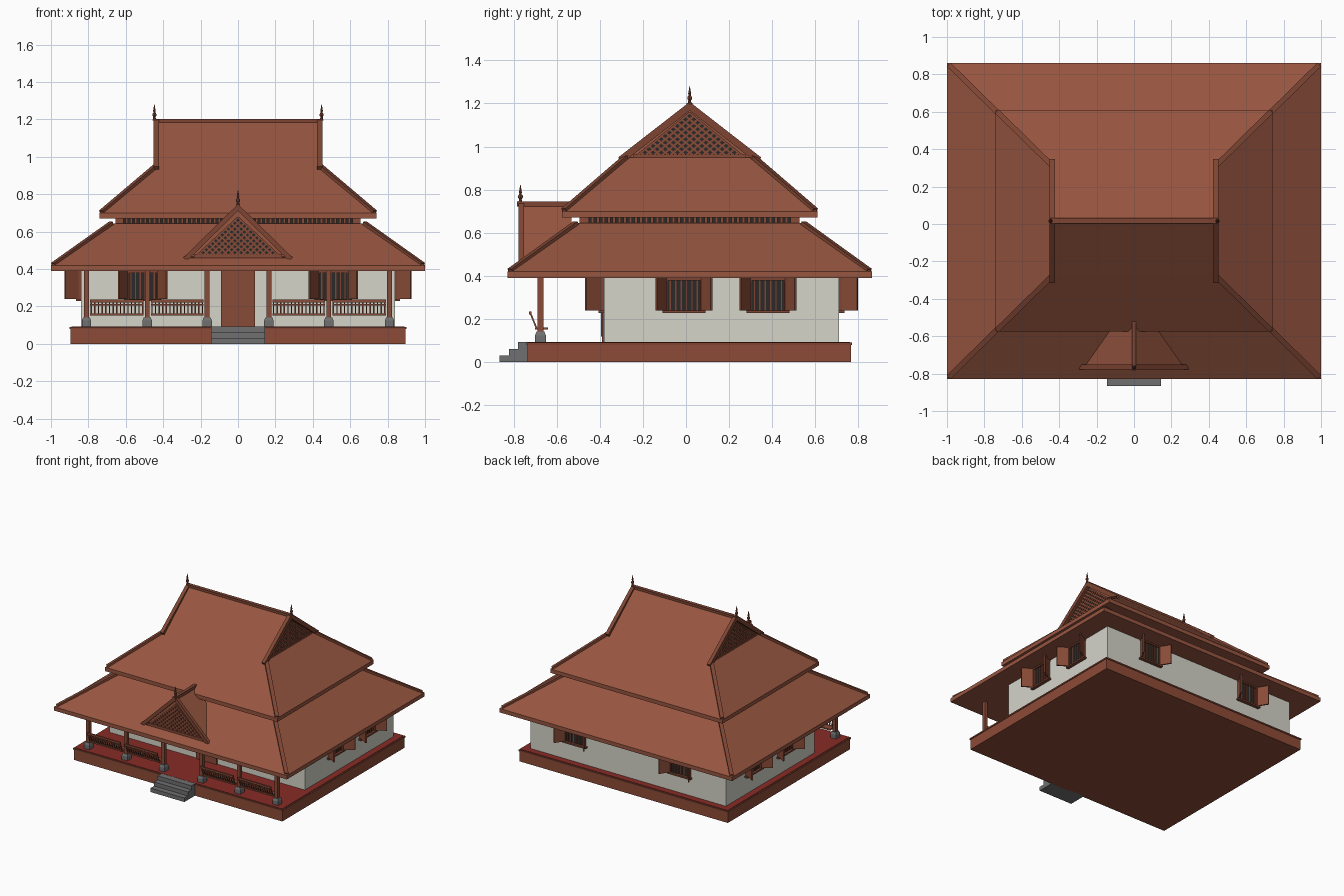
import bpy, bmesh, math
from math import pi
from mathutils import Matrix, Vector

cube = bpy.data.objects.get("Cube")
if cube:
    bpy.data.objects.remove(cube, do_unlink=True)

CY = 0.017  # centre line of the roofs, front to back


def material(name, r, g, b):
    m = bpy.data.materials.new(name)
    m.use_nodes = True
    m.diffuse_color = (r, g, b, 1)
    m.node_tree.nodes["Principled BSDF"].inputs["Base Color"].default_value = (r, g, b, 1)
    return m


TILE = material("roof_tile", .31, .092, .051)
TRIM = material("trim_wood", .21, .06, .033)
WOOD = material("joinery_wood", .25, .07, .038)
PLINTH = material("plinth_brown", .27, .07, .038)
FLOOR = material("floor_red", .25, .025, .019)
WALL = material("plaster", .66, .66, .59)
STONE = material("stone_grey", .16, .16, .16)
DARK = material("dark_opening", .025, .023, .02)


def at(x, y, z, turn=0.0):
    return Matrix.Translation((x, y, z)) @ Matrix.Rotation(turn, 4, 'Z')


class Part:
    """Collects simple solids into one object of one colour."""

    def __init__(self, name, mat):
        self.name, self.mat, self.bm = name, mat, bmesh.new()

    def box(self, lo, hi, frame=Matrix()):
        lo, hi = Vector(lo), Vector(hi)
        m = frame @ Matrix.Translation((lo + hi) / 2) @ Matrix.Diagonal((*(hi - lo), 1))
        bmesh.ops.create_cube(self.bm, size=1, matrix=m)

    def bar(self, a, b, width, height, frame=Matrix()):
        a, b = frame @ Vector(a), frame @ Vector(b)
        turn = (b - a).to_track_quat('Y', 'Z').to_matrix().to_4x4()
        m = Matrix.Translation((a + b) / 2) @ turn @ Matrix.Diagonal((width, (b - a).length, height, 1))
        bmesh.ops.create_cube(self.bm, size=1, matrix=m)

    def hull(self, points, frame=Matrix()):
        verts = [self.bm.verts.new(frame @ Vector(p)) for p in points]
        bmesh.ops.convex_hull(self.bm, input=verts)

    def gable(self, half, height, y0, y1, frame):
        self.hull([(x, y, z) for y in (y0, y1)
                   for x, z in ((-half, 0), (half, 0), (0, height))], frame)

    def lathe(self, profile, frame):
        for (r0, z0), (r1, z1) in zip(profile, profile[1:]):
            bmesh.ops.create_cone(self.bm, cap_ends=True, segments=8, radius1=r0, radius2=r1,
                                  depth=z1 - z0, matrix=frame @ at(0, 0, (z0 + z1) / 2))

    def done(self):
        bmesh.ops.dissolve_limit(self.bm, angle_limit=.01, verts=self.bm.verts, edges=self.bm.edges)
        bmesh.ops.recalc_face_normals(self.bm, faces=self.bm.faces)
        mesh = bpy.data.meshes.new(self.name)
        self.bm.to_mesh(mesh)
        self.bm.free()
        mesh.materials.append(self.mat)
        bpy.context.collection.objects.link(bpy.data.objects.new(self.name, mesh))


def rect(hx, hy, z):
    return [(sx * hx, CY + sy * hy, z) for sx in (-1, 1) for sy in (-1, 1)]


# Plinth, floor and entrance steps
p = Part("plinth", PLINTH)
p.box((-.895, -.735, 0), (.895, .765, .085))
p.done()
p = Part("plinth_lip", TRIM)
p.box((-.90, -.74, .08), (.90, .77, .091))
p.done()
p = Part("veranda_floor", FLOOR)
p.box((-.89, -.73, .085), (.89, .76, .094))
p.done()
p = Part("entrance_steps", STONE)
for i in range(3):
    p.box((-.145, -.865 + .043 * i, .031 * i), (.145, -.72, .031 * (i + 1)))
p.done()

# House walls and door
p = Part("walls", WALL)
p.box((-.84, -.38, .09), (.84, .71, .42))
p.done()
p = Part("door", WOOD)
p.box((-.09, -.39, .09), (.09, -.37, .39))
for s in (-1, 1):
    p.box((s * .045 - .032, -.394, .12), (s * .045 + .032, -.38, .36))
p.done()

# Windows with bars and half-open shutters
panes, bars = Part("window_panes", DARK), Part("window_bars", TRIM)
frames, shutters = Part("window_frames", TRIM), Part("window_shutters", WOOD)
places = [at(s * .51, -.38, 0) for s in (-1, 1)]
places += [at(s * .45, .71, 0, pi) for s in (-1, 1)]
places += [at(s * .84, y, 0, s * pi / 2) for s in (-1, 1) for y in (-.01, .38)]
for f in places:
    panes.box((-.075, -.006, .24), (.075, .01, .388), f)
    for i in range(6):
        x = -.0625 + .025 * i
        bars.box((x - .003, -.011, .24), (x + .003, -.004, .388), f)
    frames.box((-.10, -.025, .228), (.10, .01, .24), f)
    frames.box((-.09, -.018, .38), (.09, .01, .395), f)
    for s in (-1, 1):
        frames.box((s * .081 - .007, -.018, .235), (s * .081 + .007, .01, .39), f)
        shutters.bar((s * .082, -.012, .315), (s * .128, -.085, .315), .01, .15, f)
for p in (panes, bars, frames, shutters):
    p.done()

# Veranda posts on stone feet
posts, feet = Part("veranda_posts", WOOD), Part("post_feet", STONE)
post_x = [s * x for s in (-1, 1) for x in (.165, .485, .81)]
for x in post_x:
    f = at(x, -.675, 0)
    posts.box((-.013, -.013, .13), (.013, .013, .42), f)
    feet.hull([(sx * w, sy * w, z) for w, z in ((.025, .09), (.025, .125), (.018, .142))
               for sx in (-1, 1) for sy in (-1, 1)], f)
posts.done()
feet.done()

# Bench railings leaning outwards
p = Part("bench_railings", WOOD)
for s in (-1, 1):
    for a, b in ((.185, .465), (.505, .79)):
        a, b = sorted((s * a, s * b))
        p.box((a, -.70, .152), (b, -.64, .162))
        p.box((a, -.728, .222), (b, -.716, .236))
        p.bar((a, -.713, .208), (b, -.713, .208), .008, .008)
        for i in range(15):
            x = a + .005 + (b - a - .01) * i / 14
            p.bar((x, -.692, .155), (x, -.722, .228), .007, .007)
p.done()

# Lower roof skirt and the dentil band above it
p = Part("lower_roof", TILE)
p.hull(rect(1, .845, .39) + rect(1, .845, .42) + rect(.675, .525, .645))
p.done()
p = Part("dentil_core", DARK)
p.hull(rect(.635, .49, .6) + rect(.635, .49, .675))
p.done()
p = Part("dentils", WOOD)
for hx, hy, turn in ((.645, .50, 0), (.50, .645, pi / 2)):
    n = round(hx / .0125)
    for k in range(2):
        f = at(0, CY, 0, turn + k * pi)
        for i in range(n + 1):
            x = -hx + 2 * hx * i / n
            p.box((x - .007, -hy - .01, .64), (x + .007, -hy + .02, .675), f)
p.done()

# Upper roof: hipped below, gabled above
p = Part("upper_roof", TILE)
p.hull(rect(.74, .592, .67) + rect(.74, .592, .70) + rect(.44, .296, .95))
p.hull(rect(.425, .296, .95) + [(s * .425, CY, 1.195) for s in (-1, 1)])
p.done()

# Hip ridges, main ridge and barge boards
p = Part("roof_ridges", TRIM)
for sx in (-1, 1):
    for sy in (-1, 1):
        p.bar((sx * .985, CY + sy * .83, .42), (sx * .675, CY + sy * .525, .64), .028, .03)
        p.bar((sx * .728, CY + sy * .58, .70), (sx * .435, CY + sy * .292, .948), .028, .03)
        p.bar((sx * .437, CY + sy * .322, .937), (sx * .437, CY, 1.187), .028, .032)
p.box((-.45, CY - .014, 1.178), (.45, CY + .014, 1.202))
p.done()

# Front gable over the entrance
porch = at(0, 0, .45)
p = Part("entrance_gable_roof", TILE)
p.gable(.28, .28, -.76, -.53, porch)
p.done()
p = Part("entrance_gable_trim", TRIM)
for s in (-1, 1):
    p.bar((s * .283, -.765, .452), (0, -.765, .729), .026, .026)
p.box((-.27, -.772, .448), (.27, -.75, .464))
p.box((-.012, -.785, .722), (.012, -.51, .745))
p.done()

# Lattice panels filling the three gables
backs, lattice = Part("lattice_backs", DARK), Part("lattice_slats", WOOD)
panels = [(.22, .205, at(0, -.76, .472))]
panels += [(.245, .2, at(s * .425, CY, .957, s * pi / 2)) for s in (-1, 1)]
for w, h, f in panels:
    backs.gable(w, h, -.004, .002, f)
    n = 13
    for i in range(n):
        u = -w + 2 * w * i / n
        t = (1 - u / w) / 2
        for s in (-1, 1):
            lattice.bar((s * u, -.006, 0), (s * (u + t * w), -.006, t * h), .006, .009, f)
    lattice.box((-w - .015, -.012, -.008), (w + .015, 0, .006), f)
backs.done()
lattice.done()

# Turned finials on the ridge ends
p = Part("finials", TRIM)
turned = [(.010, 0), (.006, .018), (.011, .026), (.011, .034), (.005, .042), (.007, .05), (.001, .085)]
for x, y, z in ((-.447, CY, 1.195), (.447, CY, 1.195), (0, -.768, .738)):
    p.lathe(turned, at(x, y, z))
p.done()
